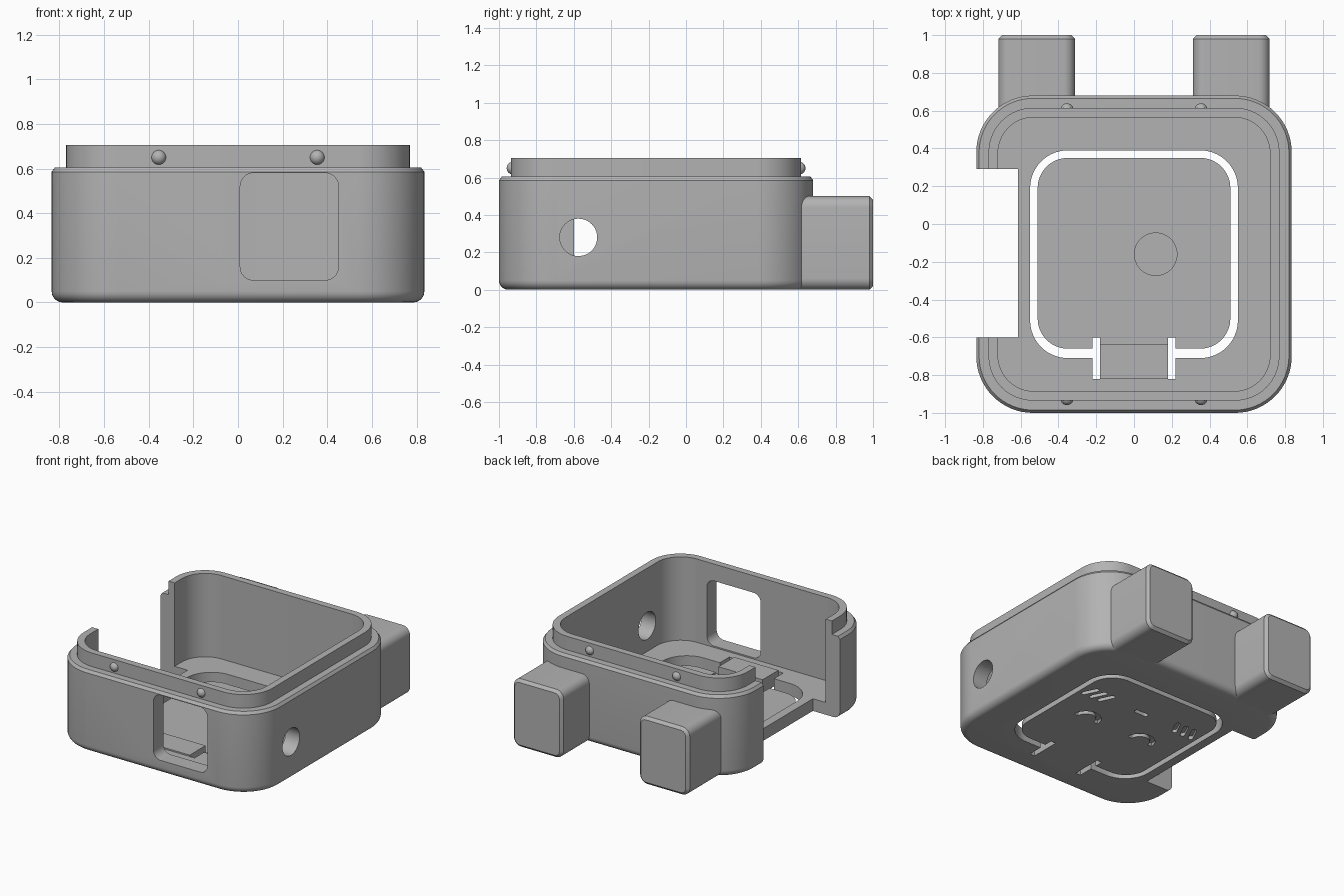
import bpy, bmesh, math
from mathutils import Matrix, Vector

cube = bpy.data.objects.get("Cube")
if cube:
    bpy.data.objects.remove(cube, do_unlink=True)

grey = bpy.data.materials.new("plain grey")
grey.use_nodes = True
grey.diffuse_color = (0.45, 0.45, 0.45, 1)
grey.node_tree.nodes["Principled BSDF"].inputs["Base Color"].default_value = grey.diffuse_color


def finish(name, bm, matrix=None):
    """Turn a bmesh into a named object."""
    if matrix:
        bm.transform(matrix)
    bmesh.ops.recalc_face_normals(bm, faces=bm.faces)
    mesh = bpy.data.meshes.new(name)
    bm.to_mesh(mesh)
    bm.free()
    mesh.materials.append(grey)
    ob = bpy.data.objects.new(name, mesh)
    bpy.context.scene.collection.objects.link(ob)
    return ob


def rounded(name, w, d, r, levels, matrix=None, seg=16):
    """Stack rounded rectangles; each level is (inset, z)."""
    bm = bmesh.new()
    rings = []
    for inset, z in levels:
        ring = []
        rad = max(r - inset, 0.001)
        for k, (sx, sy) in enumerate(((1, 1), (-1, 1), (-1, -1), (1, -1))):
            cx, cy = sx * (w / 2 - inset - rad), sy * (d / 2 - inset - rad)
            for i in range(seg + 1):
                a = math.pi / 2 * (k + i / seg)
                ring.append(bm.verts.new((cx + rad * math.cos(a), cy + rad * math.sin(a), z)))
        rings.append(ring)
    n = len(rings[0])
    for low, high in zip(rings, rings[1:]):
        for i in range(n):
            j = (i + 1) % n
            bm.faces.new((low[i], low[j], high[j], high[i]))
    bm.faces.new(rings[0][::-1])
    bm.faces.new(rings[-1])
    return finish(name, bm, matrix)


def box(name, lo, hi):
    bm = bmesh.new()
    lo, hi = Vector(lo), Vector(hi)
    bmesh.ops.create_cube(bm, size=1)
    return finish(name, bm, Matrix.Translation((lo + hi) / 2) @ Matrix.Diagonal((*(hi - lo), 1)))


def cylinder(name, r, h, matrix):
    bm = bmesh.new()
    bmesh.ops.create_cone(bm, cap_ends=True, segments=48, radius1=r, radius2=r, depth=h)
    return finish(name, bm, matrix)


def cut(target, cutters):
    """Subtract cutters, apply, then remove them."""
    for c in cutters:
        mod = target.modifiers.new("cut", "BOOLEAN")
        mod.operation, mod.solver, mod.object = "DIFFERENCE", "EXACT", c
        c.hide_render = True
        bpy.context.view_layer.update()
        dg = bpy.context.evaluated_depsgraph_get()
        mesh = bpy.data.meshes.new_from_object(target.evaluated_get(dg))
        target.modifiers.clear()
        target.data = mesh
        bpy.data.objects.remove(c, do_unlink=True)


def smooth(ob):
    bpy.ops.object.select_all(action="DESELECT")
    ob.select_set(True)
    bpy.context.view_layer.objects.active = ob
    bpy.ops.object.shade_smooth_by_angle(angle=math.radians(30))


MID = -0.16
FLOOR = 0.09
PLATE = 0.04
centre = Matrix.Translation((0, MID, 0))

# Case shell: filleted bottom, chamfered shoulder and stepped lip
fillet = [(0.05 * (1 - math.sin(a)), 0.05 * (1 - math.cos(a)))
          for a in (math.pi / 2 * i / 6 for i in range(7))]
case = rounded("case_shell", 1.67, 1.68, 0.3,
               fillet + [(0, 0.585), (0.015, 0.605), (0.065, 0.605), (0.065, 0.705)], centre)
upright = Matrix.Rotation(math.pi / 2, 4, "X")
cut(case, [
    rounded("cavity", 1.44, 1.45, 0.19, [(0, FLOOR), (0, 1)], centre),
    box("side_opening", (-1, -0.6, -0.2), (-0.615, 0.29, 1)),
    cylinder("port_hole", 0.1, 0.4, Matrix.Translation((0.8, -0.575, 0.28)) @ Matrix.Rotation(math.pi / 2, 4, "Y")),
    rounded("window", 0.44, 0.48, 0.06, [(0, -0.1), (0, 0.3)],
            Matrix.Translation((0.23, -0.9, 0.34)) @ upright),
    rounded("flap_opening", 1.1, 1.1, 0.2, [(0, -0.2), (0, 0.2)], centre),
    box("hinge_opening", (-0.22, -0.82, -0.2), (0.22, -0.6, 0.2)),
])
smooth(case)

# Floor flap with hinge slits
flap = rounded("floor_flap", 1.02, 1.01, 0.16, [(0, 0), (0, PLATE)],
               Matrix.Translation((0, -0.155, 0)))
cutters = [box("slit", (s * 0.2 - 0.02, -0.9, -0.1), (s * 0.2 + 0.02, -0.6, 0.2)) for s in (-1, 1)]


def groove(x, y, length, angle):
    m = Matrix.Translation((x, y, 0)) @ Matrix.Rotation(angle, 4, "Z")
    return rounded("groove", length, 0.034, 0.0165, [(0, -0.1), (0, 0.025)], m, 6)


def arc_groove(x, y, r, half):
    """Half-ring cutter bulging towards the back."""
    bm = bmesh.new()
    outline = [(rad, math.pi * i / 16) for rad, order in ((r + half, range(17)), (r - half, range(16, -1, -1)))
               for i in order]
    face = bm.faces.new([bm.verts.new((x + rad * math.cos(a), y + rad * math.sin(a), -0.1)) for rad, a in outline])
    grown = bmesh.ops.extrude_face_region(bm, geom=[face])
    bmesh.ops.translate(bm, vec=(0, 0, 0.125), verts=[v for v in grown["geom"] if isinstance(v, bmesh.types.BMVert)])
    return finish("arc_groove", bm)


# Engraved underside: two arcs, a dash and two sets of slanted strokes
cutters.append(groove(0, 0.075, 0.11, 0))
for s in (-1, 1):
    cutters.append(arc_groove(s * 0.235, -0.22, 0.085, 0.018))
    for i in (-1, 0, 1):
        cutters.append(groove(s * (0.375 + 0.07 * i), 0.075, 0.13, math.pi / 2 + s * 0.45))
cut(flap, cutters)
smooth(flap)

# Hinge block and round pad on the flap
box("flap_hinge", (-0.18, -0.82, 0), (0.18, -0.635, 0.1))
smooth(cylinder("round_pad", 0.115, 0.06, Matrix.Translation((0.115, MID, 0.06))))

# Rear pegs and snap bumps
for s, side in ((-1, "right"), (1, "left")):
    smooth(rounded(side + "_rear_peg", 0.405, 0.5, 0.06, [(0, 0), (0, 0.38), (0.02, 0.4)],
                   Matrix.Translation((s * 0.515, 0.6, 0.25)) @ Matrix.Rotation(-math.pi / 2, 4, "X"), 8))
    for y, end in ((-0.925, "front"), (0.605, "rear")):
        bm = bmesh.new()
        bmesh.ops.create_uvsphere(bm, u_segments=24, v_segments=12, radius=0.034)
        smooth(finish(end + "_" + side + "_bump", bm, Matrix.Translation((s * 0.355, y, 0.65))))
